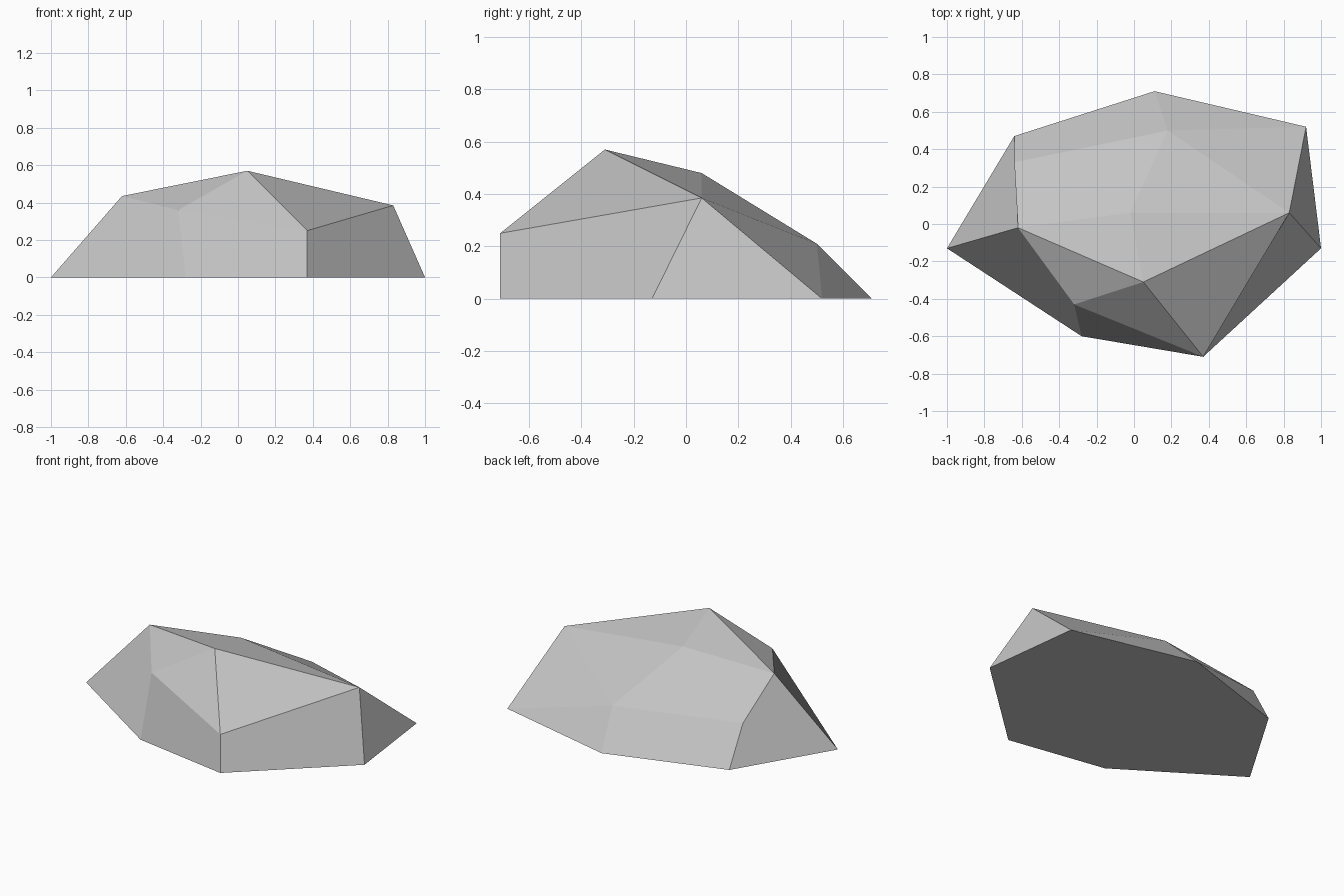
import bpy
import bmesh

default_cube = bpy.data.objects.get("Cube")
if default_cube:
    bpy.data.objects.remove(default_cube, do_unlink=True)

# Stone colour
stone = bpy.data.materials.new("stone_grey")
stone.use_nodes = True
colour = (0.55, 0.55, 0.55, 1)
stone.diffuse_color = colour
bsdf = next(n for n in stone.node_tree.nodes if n.type == "BSDF_PRINCIPLED")
bsdf.inputs["Base Color"].default_value = colour
bsdf.inputs["Roughness"].default_value = 0.9

# Corners of the footprint, one letter each, counter-clockwise from the left tip
footprint = {
    "a": (-1, -.13), "b": (-.28, -.6), "c": (.37, -.71), "d": (1, -.13),
    "e": (.92, .52), "f": (.11, .71), "g": (-.64, .47),
}
# Raised corners: shoulders, ridge and summit
raised = {
    "H": (-.32, -.43, .36), "C": (.37, -.71, .25), "K": (.83, .06, .385),
    "L": (.18, .5, .21), "N": (-.64, .33, .25), "J": (-.62, -.02, .435),
    "M": (-.02, .06, .48), "S": (.05, -.31, .57),
}
# Facets as loops of corner letters
sides = "abHJ bcCH cdKC deK efL fgNL gaJN eLK"
crown = "JHS HCS CKS SKM KLM MLNJ JMS"
underside = "gfedcba"

# Build the rock from its facets
bm = bmesh.new()
corner = {name: bm.verts.new((x, y, 0)) for name, (x, y) in footprint.items()}
corner.update({name: bm.verts.new(point) for name, point in raised.items()})
for loop in " ".join((sides, crown, underside)).split():
    bm.faces.new([corner[letter] for letter in loop])
bmesh.ops.recalc_face_normals(bm, faces=bm.faces)

mesh = bpy.data.meshes.new("rock")
bm.to_mesh(mesh)
bm.free()
mesh.materials.append(stone)
rock = bpy.data.objects.new("rock", mesh)
bpy.context.collection.objects.link(rock)
